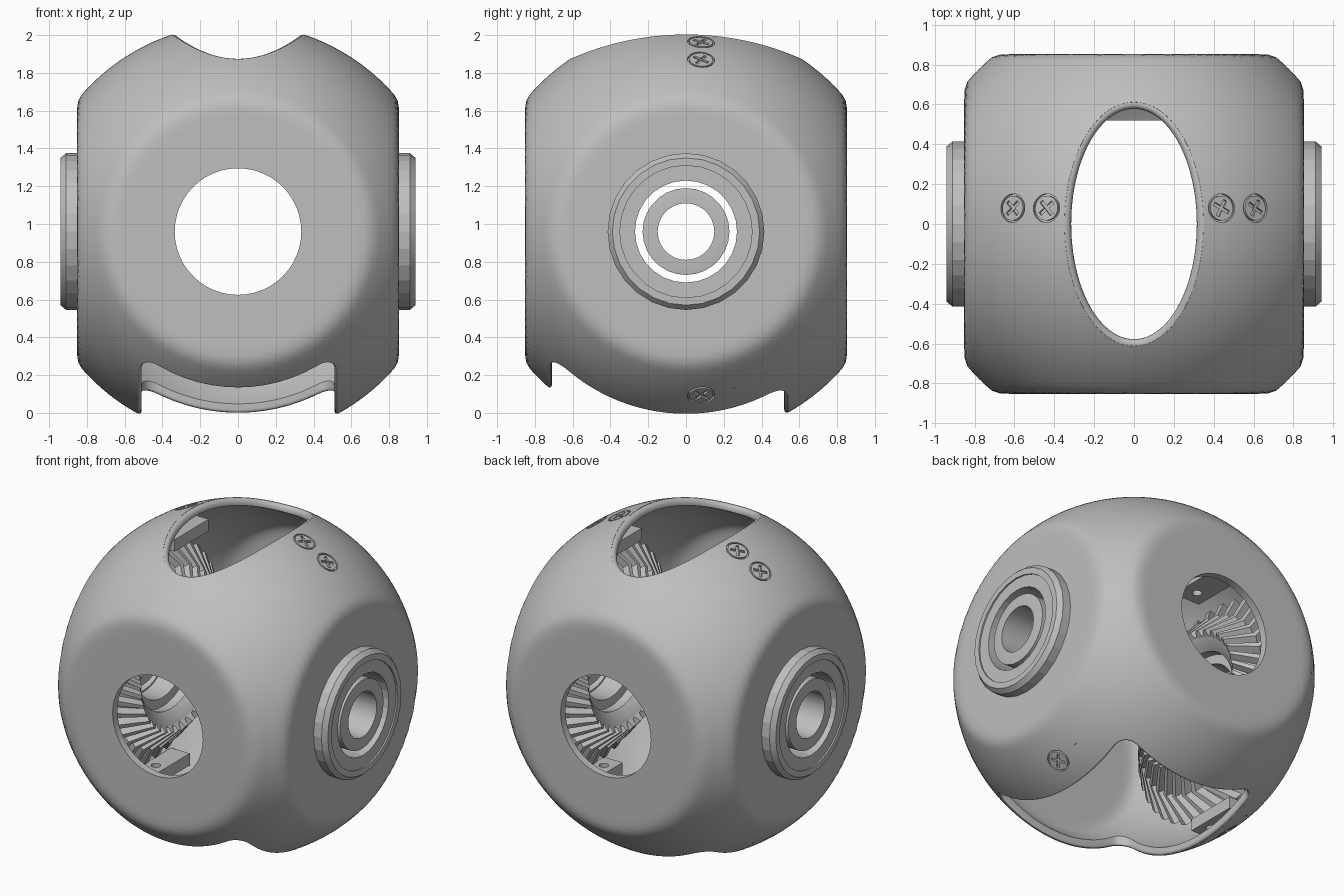
import bpy, bmesh
from math import sin, cos, pi, sqrt, radians
from mathutils import Vector, Matrix

if "Cube" in bpy.data.objects:
    bpy.data.objects.remove(bpy.data.objects["Cube"])

R, FLAT, WALL, ZC = 1.1, 0.852, 0.05, 0.96
CENTRE = Vector((0, 0, ZC))

grey = bpy.data.materials.new("plain_grey")
grey.use_nodes = True
grey.diffuse_color = (0.52, 0.52, 0.52, 1)
grey.node_tree.nodes["Principled BSDF"].inputs["Base Color"].default_value = grey.diffuse_color


def make(name, bm, helper=False):
    bmesh.ops.recalc_face_normals(bm, faces=bm.faces)
    mesh = bpy.data.meshes.new(name)
    bm.to_mesh(mesh)
    bm.free()
    mesh.materials.append(grey)
    ob = bpy.data.objects.new(name, mesh)
    bpy.context.collection.objects.link(ob)
    ob.hide_render = helper
    return ob


def cut(ob, cutters):
    bpy.context.view_layer.objects.active = ob
    for c in cutters:
        mod = ob.modifiers.new("cut", "BOOLEAN")
        mod.operation, mod.solver, mod.object = "DIFFERENCE", "EXACT", c
        bpy.ops.object.modifier_apply(modifier=mod.name)
    for c in cutters:
        bpy.data.objects.remove(c)


def smooth(ob, angle=30):
    bpy.ops.object.select_all(action="DESELECT")
    ob.select_set(True)
    bpy.context.view_layer.objects.active = ob
    bpy.ops.object.shade_smooth_by_angle(angle=radians(angle))


def loft(bm, rings, closed=False):
    rows = [[bm.verts.new(p) for p in ring] for ring in rings]
    n = len(rows[0])
    for a, b in zip(rows, rows[1:] + (rows[:1] if closed else [])):
        for i in range(n):
            bm.faces.new((a[i], a[(i + 1) % n], b[(i + 1) % n], b[i]))
    if not closed:
        bm.faces.new(rows[0])
        bm.faces.new(rows[-1])


def revolve_x(name, profile, side, seg=28):
    """Turn a closed (radius, x) profile about the side-to-side axis."""
    bm = bmesh.new()
    turn = [2 * pi * i / seg for i in range(seg)]
    loft(bm, [[(side * x, r * cos(t), ZC + r * sin(t)) for t in turn] for r, x in profile], True)
    return make(name, bm)


def rod(name, radius, depth, matrix, seg=48, helper=True):
    bm = bmesh.new()
    bmesh.ops.create_cone(bm, cap_ends=True, segments=seg, radius1=radius, radius2=radius,
                          depth=depth, matrix=matrix)
    return make(name, bm, helper)


def box(name, size, matrix, helper=False):
    bm = bmesh.new()
    bmesh.ops.create_cube(bm, size=1, matrix=matrix @ Matrix.Diagonal((*size, 1)))
    return make(name, bm, helper)


# Ball with four softly blended flats
def flat_ball(name, inset):
    def soft_min(a, b, k=0.03):
        h = max(k - abs(a - b), 0) / k
        return min(a, b) - h * h * k / 4
    bm = bmesh.new()
    bmesh.ops.create_uvsphere(bm, u_segments=160, v_segments=96, radius=1)
    for v in bm.verts:
        d = v.co.normalized()
        r = R - inset
        for c in (d.x, d.y):
            r = soft_min(r, (FLAT - inset) / max(abs(c), 0.01))
        v.co = CENTRE + d * r
    return make(name, bm, bool(inset))


# Opening cutter whose flared rim leaves a rounded lip on the ball
def opening(name, outline, side, lip):
    n = len(outline)
    pts = [Vector(p) for p in outline]
    normals = []
    for i in range(n):
        t = (pts[(i + 1) % n] - pts[i - 1]).normalized()
        normals.append(Vector((t.y, -t.x)))

    def ring(offset, rho=None, level=None):
        out = []
        for p, m in zip(pts, normals):
            q = p + m * offset
            z = level or sqrt(rho * rho - q.length_squared)
            out.append((q.x, q.y, ZC + side * z))
        return out
    steps = [radians(a) for a in (0, 15, 30, 45, 60, 75)]
    rings = [ring(0, level=0.3)]
    rings += [ring(lip * (1 - cos(a)), R - lip + lip * sin(a)) for a in steps]
    rings += [ring(lip, R + 0.03), ring(lip, level=1.4)]
    bm = bmesh.new()
    loft(bm, rings)
    return make(name, bm, True)


ellipse = [(0.315 * cos(2 * pi * i / 96), 0.578 * sin(2 * pi * i / 96)) for i in range(96)]
slot = []
for k, (sx, sy) in enumerate(((1, 1), (-1, 1), (-1, -1), (1, -1))):
    cx, cy = sx * 0.42, -0.095 + sy * 0.525
    for i in range(9):
        a = pi / 2 * (k + i / 8)
        slot.append((cx + 0.09 * cos(a), cy + 0.09 * sin(a)))
    # straight run to the next corner
    end = Vector(slot[-1])
    run = Vector(((-0.84, 0), (0, -1.05), (0.84, 0), (0, 1.05))[k])
    slot += [tuple(end + run * j / 12) for j in range(1, 12)]

shell = flat_ball("shell", 0)
cutters = [flat_ball("hollow", WALL),
           opening("top_cutter", ellipse, 1, 0.045), opening("bottom_cutter", slot, -1, 0.025),
           rod("front_cutter", 0.335, 3, Matrix.Translation(CENTRE) @ Matrix.Rotation(pi / 2, 4, "X")),
           rod("side_cutter", 0.32, 3, Matrix.Translation(CENTRE) @ Matrix.Rotation(pi / 2, 4, "Y"))]

# Cross-head screws set radially into the ball
for side, word in ((1, "left"), (-1, "right")):
    for place, x, up in (("inner", 0.44, 1), ("outer", 0.61, 1), ("lower", 0.67, -1)):
        d = Vector((side * x, 0.08, up * sqrt(R * R - x * x - 0.08 ** 2))).normalized()
        seat = Matrix.Translation(CENTRE + d * R) @ d.to_track_quat("Z", "Y").to_matrix().to_4x4()
        cutters.append(rod("screw_seat", 0.072, 0.036, seat, 32))
        head = rod(f"{word}_{place}_screw", 0.062, 0.035,
                   seat @ Matrix.Translation((0, 0, -0.019)), 32, False)
        turn = seat @ Matrix.Rotation(0.9, 4, "Z")
        cut(head, [box("slot_a", (0.09, 0.018, 0.03), turn, True),
                   box("slot_b", (0.018, 0.09, 0.03), turn, True)])
cut(shell, cutters)
smooth(shell)


# Bevel gear with chevron teeth
def gear_teeth(name, side, count=38):
    bm = bmesh.new()
    pitch = 2 * pi / count
    for k in range(count):
        rows = []
        for s, shift in ((0, 0), (0.5, 1.1), (1, 0)):
            x, r = 0.43 + 0.25 * s, 0.42 + 0.27 * s
            h = 0.035 + 0.02 * s
            a = pitch * (k + shift)
            row = []
            for w, e in ((-0.4, -0.02), (0.4, -0.02), (0.18, h), (-0.18, h)):
                t, rr = a + w * pitch, r + e * 0.7
                row.append((side * (x - e * 0.7), side * rr * cos(t), ZC + rr * sin(t)))
            rows.append(row)
        loft(bm, rows)
    return make(name, bm)


for side, word in ((1, "left"), (-1, "right")):
    gear_teeth(word + "_gear_teeth", side)
    # Gear body with a dished hub
    smooth(revolve_x(word + "_gear_body", [(0.28, 0.56), (0.34, 0.56), (0.34, 0.50), (0.39, 0.45),
                                           (0.42, 0.435), (0.69, 0.69), (0.65, 0.75),
                                           (0.42, 0.80), (0.28, 0.80)], side, 48))
    # Bearing: flanged outer race and separate inner race
    smooth(revolve_x(word + "_bearing_flange", [(0.27, 0.70), (0.33, 0.70), (0.33, 0.84), (0.415, 0.84),
                                                (0.415, 0.91), (0.39, 0.94), (0.35, 0.94),
                                                (0.35, 0.93), (0.27, 0.93)], side), 10)
    smooth(revolve_x(word + "_bearing_inner", [(0.15, 0.70), (0.23, 0.70), (0.23, 0.92),
                                               (0.19, 0.925), (0.15, 0.925)], side))
    # Mounting blocks behind the screws
    for up, x, w, z, tag in ((1, 0.5, 0.2, 0.82, "upper"), (-1, 0.61, 0.14, 0.79, "lower")):
        middle = Matrix.Translation((side * x, 0.08, ZC + up * z))
        block = box(f"{word}_{tag}_block", (w, 0.36, 0.08), middle)
        cut(block, [rod("bolt_hole", 0.03, 0.3, middle @ Matrix.Translation((0, -0.08, 0)), 16)])
